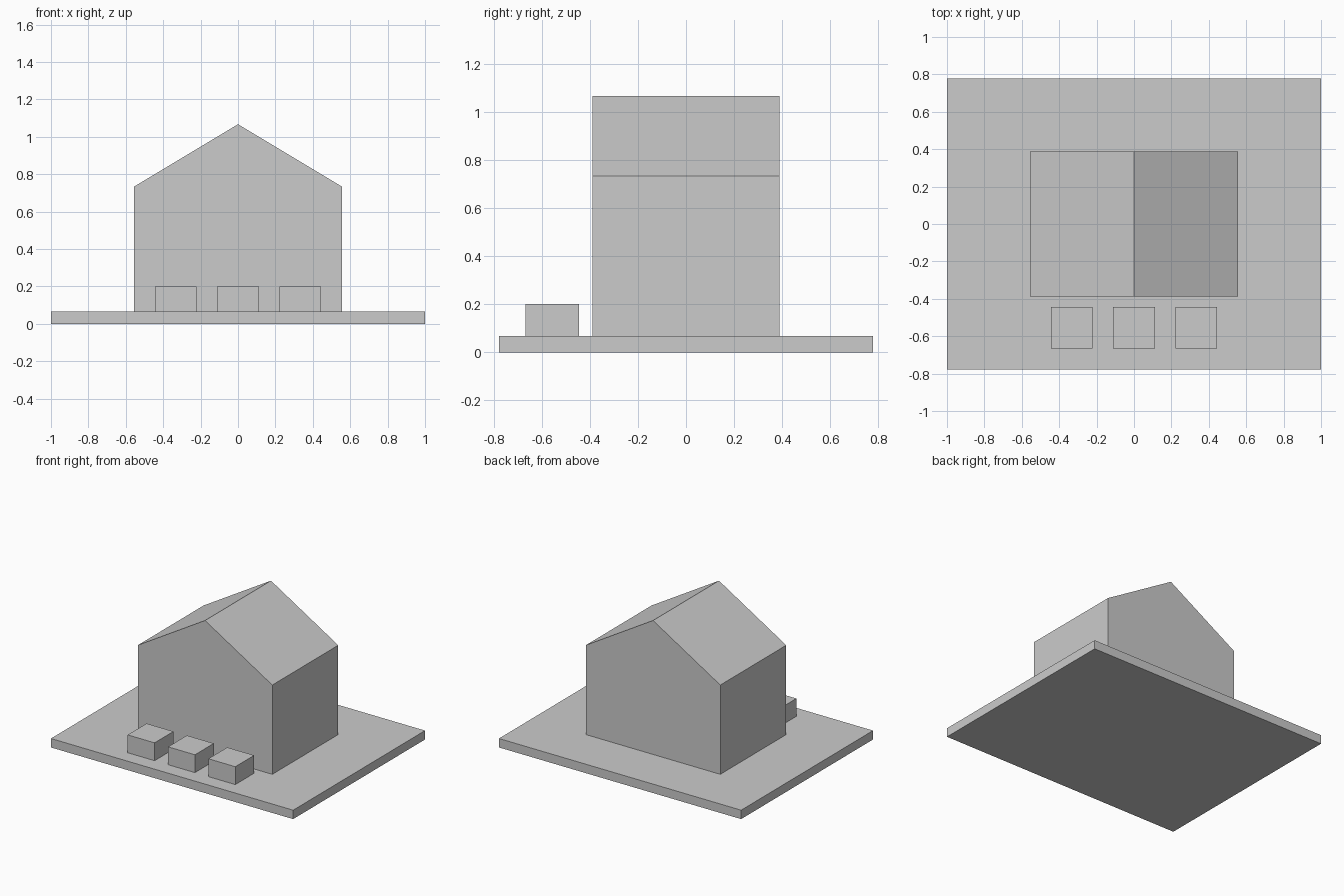
import bpy, bmesh

if "Cube" in bpy.data.objects:
    bpy.data.objects.remove(bpy.data.objects["Cube"])

U = 1 / 9  # layout module

grey = bpy.data.materials.new("light grey")
grey.diffuse_color = (0.6, 0.6, 0.6, 1)
grey.use_nodes = True
grey.node_tree.nodes["Principled BSDF"].inputs["Base Color"].default_value = grey.diffuse_color


def extrude_profile(name, profile, y0, y1):
    """Extrude an x/z outline from y0 to y1."""
    bm = bmesh.new()
    face = bm.faces.new([bm.verts.new((x, y0, z)) for x, z in profile])
    ext = bmesh.ops.extrude_face_region(bm, geom=[face])
    verts = [g for g in ext["geom"] if isinstance(g, bmesh.types.BMVert)]
    bmesh.ops.translate(bm, verts=verts, vec=(0, y1 - y0, 0))
    bmesh.ops.recalc_face_normals(bm, faces=bm.faces)
    mesh = bpy.data.meshes.new(name)
    bm.to_mesh(mesh)
    bm.free()
    mesh.materials.append(grey)
    obj = bpy.data.objects.new(name, mesh)
    bpy.context.collection.objects.link(obj)
    return obj


def box(name, x0, x1, y0, y1, z0, z1):
    return extrude_profile(name, [(x0, z0), (x1, z0), (x1, z1), (x0, z1)], y0, y1)


# Ground slab
top = 0.6 * U
box("base_slab", -1, 1, -7 * U, 7 * U, 0, top)

# House with gable roof, ridge running front to back
w, eave, ridge = 5 * U, top + 6 * U, top + 9 * U
extrude_profile("house", [(-w, top), (w, top), (w, eave), (0, ridge), (-w, eave)],
                -3.5 * U, 3.5 * U)

# Three blocks in a row in front of the house
for i in (-1, 0, 1):
    cx = 3 * U * i
    box(f"front_block_{i + 2}", cx - U, cx + U, -6 * U, -4 * U, top, top + 1.2 * U)
